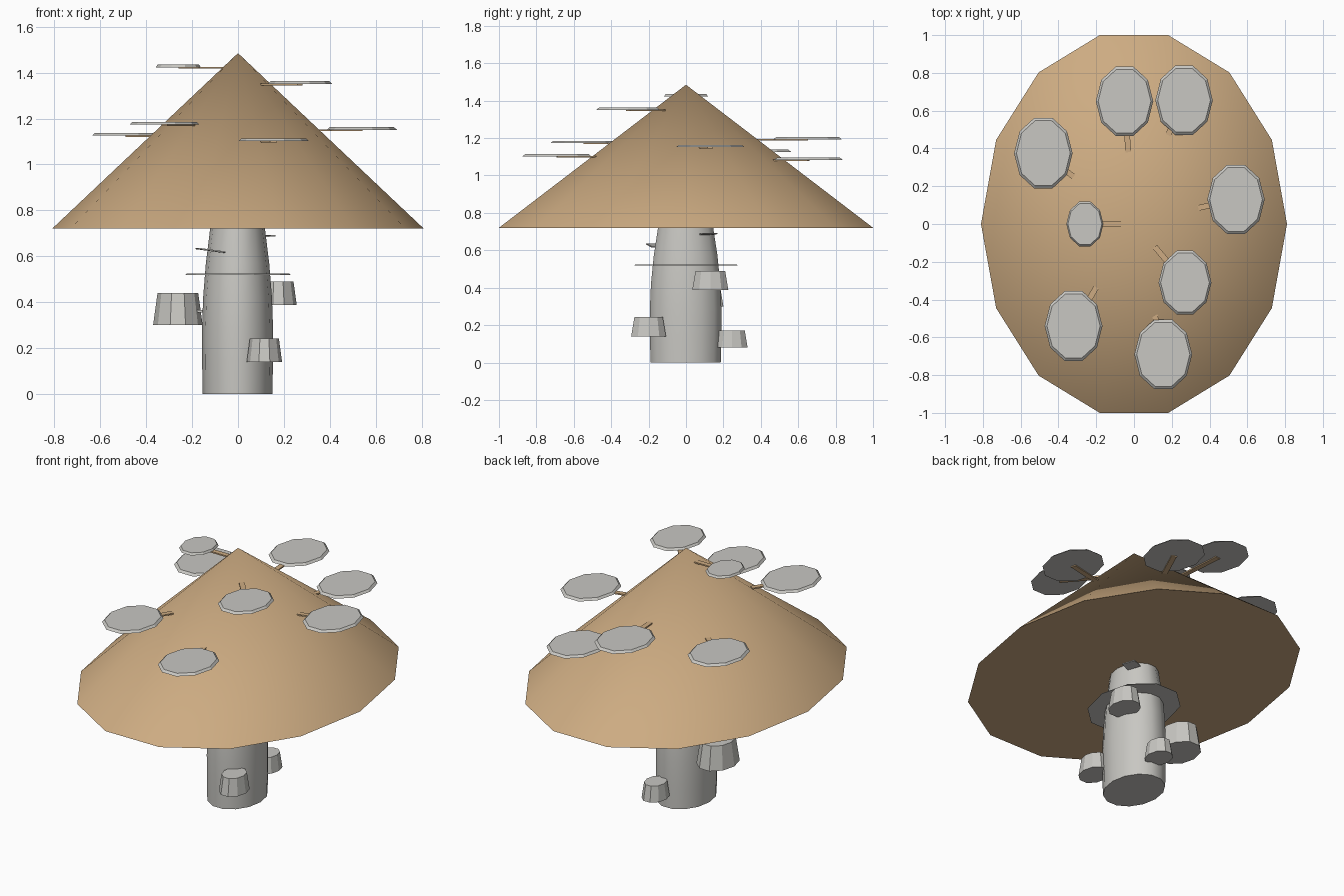
import bpy, bmesh, math
from mathutils import Vector, Matrix

if "Cube" in bpy.data.objects:
    bpy.data.objects.remove(bpy.data.objects["Cube"])


def material(name, rgb):
    m = bpy.data.materials.new(name)
    m.diffuse_color = (*rgb, 1)
    m.use_nodes = True
    m.node_tree.nodes["Principled BSDF"].inputs["Base Color"].default_value = m.diffuse_color
    return m


TAN = material("tan", (0.61, 0.41, 0.223))
GREY = material("warm grey", (0.578, 0.571, 0.54))
STRETCH = 1.267  # every round part is longer along y


def finish(name, bm, mat, smooth=False):
    bmesh.ops.recalc_face_normals(bm, faces=bm.faces)
    me = bpy.data.meshes.new(name)
    bm.to_mesh(me)
    bm.free()
    me.materials.append(mat)
    ob = bpy.data.objects.new(name, me)
    bpy.context.collection.objects.link(ob)
    if smooth:
        bpy.ops.object.select_all(action='DESELECT')
        ob.select_set(True)
        bpy.context.view_layer.objects.active = ob
        bpy.ops.object.shade_smooth_by_angle(angle=math.radians(32))
    return ob


def lathe(name, x, y, profile, sides, mat, smooth=False):
    """Closed oval solid through (radius, z) rings; radius 0 makes a tip."""
    bm = bmesh.new()
    rings = []
    for r, z in profile:
        if r == 0:
            rings.append([bm.verts.new((x, y, z))])
            continue
        angles = [2 * math.pi * i / sides for i in range(sides)]
        rings.append([bm.verts.new((x + r * math.cos(a), y + r * STRETCH * math.sin(a), z))
                      for a in angles])
    for lo, hi in zip(rings, rings[1:]):
        for i in range(sides):
            j = (i + 1) % sides
            if len(hi) == 1:
                bm.faces.new((lo[i], lo[j], hi[0]))
            else:
                bm.faces.new((lo[i], lo[j], hi[j], hi[i]))
    bm.faces.new(rings[0][::-1])
    if len(rings[-1]) > 1:
        bm.faces.new(rings[-1])
    return finish(name, bm, mat, smooth)


def bar(name, start, end, width, thick, mat):
    """Flat stick between two points."""
    a, b = Vector(start), Vector(end)
    d = b - a
    bm = bmesh.new()
    bmesh.ops.create_cube(bm, size=1)
    bmesh.ops.scale(bm, vec=(d.length, width, thick), verts=bm.verts)
    rot = d.to_track_quat('X', 'Z').to_matrix().to_4x4()
    bmesh.ops.transform(bm, matrix=Matrix.Translation((a + b) / 2) @ rot, verts=bm.verts)
    return finish(name, bm, mat)


# Stem and cap
lathe("stem", -0.002, -0.002, [(0.152, 0), (0.154, 0.12), (0.155, 0.28), (0.15, 0.42),
                               (0.138, 0.57), (0.117, 0.74)], 14, GREY, True)
lathe("cap", 0, 0, [(0.81, 0.72), (0, 1.485)], 14, TAN, True)

# Thin collar around the stem
lathe("stem_collar", 0, 0, [(0.23, 0.518), (0.225, 0.524)], 10, GREY)

# Shelf discs with their sticks: x, y, radius, z, inner end of stick
shelves = [
    (-0.05, 0.65, 0.152, 1.205, -0.03, 0.38),
    (0.265, 0.655, 0.152, 1.095, 0.18, 0.47),
    (-0.48, 0.375, 0.155, 1.138, -0.32, 0.25),
    (0.54, 0.13, 0.152, 1.163, 0.34, 0.085),
    (-0.26, 0.0, 0.098, 1.435, -0.065, 0.0),
    (0.27, -0.31, 0.14, 1.363, 0.11, -0.12),
    (-0.32, -0.54, 0.153, 1.185, -0.20, -0.335),
    (0.155, -0.69, 0.153, 1.114, 0.11, -0.48),
]
for i, (x, y, r, z, sx, sy) in enumerate(shelves, 1):
    lathe(f"shelf_{i}", x, y, [(r, z - 0.012), (r * 0.92, z)], 10, GREY)
    bar(f"shelf_stick_{i}", (sx, sy, z - 0.014), (x, y, z - 0.014), 0.03, 0.008, TAN)

# Flared stubs around the stem: x, y, bottom radius, bottom z, top z
stubs = [
    (-0.262, 0.07, 0.108, 0.30, 0.44),
    (0.115, -0.20, 0.077, 0.14, 0.242),
    (0.176, 0.13, 0.08, 0.388, 0.49),
    (0.03, 0.245, 0.07, 0.08, 0.172),
]
for i, (x, y, r, z0, z1) in enumerate(stubs, 1):
    lathe(f"stub_{i}", x, y, [(r, z0), (r * 0.82, z1)], 10, GREY)
bar("stub_peg", (-0.2, 0.03, 0.36), (-0.1, 0.01, 0.36), 0.03, 0.012, GREY)

# Small flakes on the upper stem
bar("flake_front", (-0.18, -0.19, 0.634), (-0.06, -0.16, 0.618), 0.05, 0.006, GREY)
bar("flake_back", (0.09, 0.11, 0.685), (0.15, 0.13, 0.69), 0.08, 0.006, GREY)
